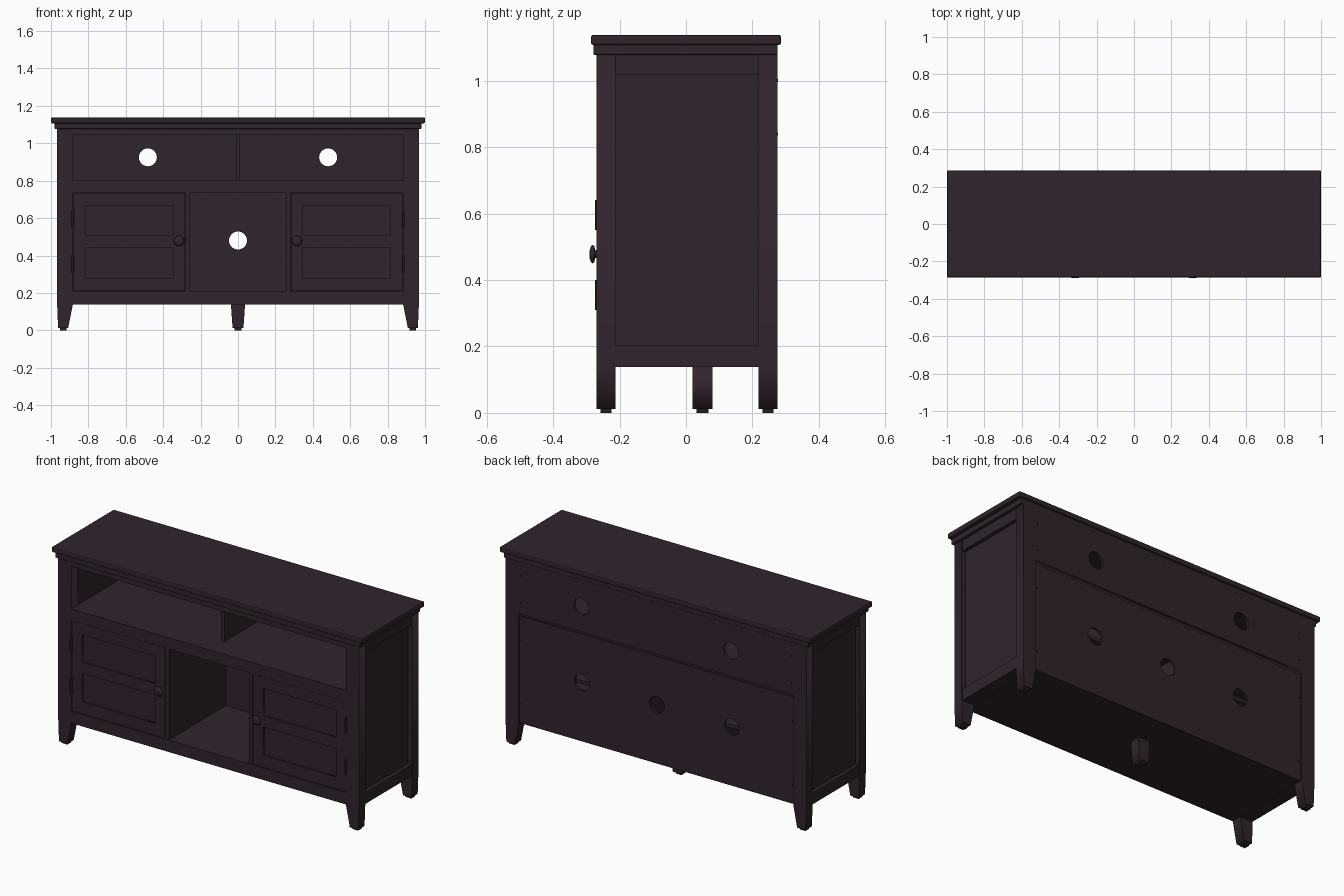
import bpy, bmesh, math
from mathutils import Matrix

if "Cube" in bpy.data.objects:
    bpy.data.objects.remove(bpy.data.objects["Cube"])


def material(name, rgb):
    m = bpy.data.materials.new(name)
    m.diffuse_color = (*rgb, 1)
    m.use_nodes = True
    m.node_tree.nodes["Principled BSDF"].inputs["Base Color"].default_value = m.diffuse_color
    return m


WOOD = material("dark espresso wood", (0.030, 0.0175, 0.026))
DARK = material("blackened metal", (0.018, 0.012, 0.016))


def add(name, mesh, mat):
    ob = bpy.data.objects.new(name, mesh)
    bpy.context.collection.objects.link(ob)
    mesh.materials.clear()
    mesh.materials.append(mat)
    return ob


def box(name, x, y, z, mat=WOOD, bevel=0):
    bm = bmesh.new()
    size = [b - a for a, b in (x, y, z)]
    mid = [(a + b) / 2 for a, b in (x, y, z)]
    bmesh.ops.create_cube(bm, size=1, matrix=Matrix.Translation(mid) @ Matrix.Diagonal((*size, 1)))
    if bevel:
        bmesh.ops.bevel(bm, geom=bm.edges[:], offset=bevel, segments=2, affect='EDGES', profile=0.5)
    me = bpy.data.meshes.new(name)
    bm.to_mesh(me)
    bm.free()
    return add(name, me, mat)


def rect(x0, x1, z0, z1):
    return [(x0, z0), (x1, z0), (x1, z1), (x0, z1)]


def circle(x, z, r, n=32):
    return [(x + r * math.cos(2 * math.pi * i / n), z + r * math.sin(2 * math.pi * i / n)) for i in range(n)]


def plate(name, loops, y, mat=WOOD):
    """Front-facing board: first loop is the outline, the others are holes."""
    cu = bpy.data.curves.new(name, 'CURVE')
    cu.dimensions, cu.fill_mode, cu.extrude = '2D', 'BOTH', (y[1] - y[0]) / 2
    for loop in loops:
        sp = cu.splines.new('POLY')
        sp.points.add(len(loop) - 1)
        for p, (a, b) in zip(sp.points, loop):
            p.co = (a, b, 0, 1)
        sp.use_cyclic_u = True
    tmp = bpy.data.objects.new("helper", cu)
    me = bpy.data.meshes.new_from_object(tmp)
    bpy.data.objects.remove(tmp)
    me.name = name
    me.transform(Matrix.Translation((0, (y[0] + y[1]) / 2, 0)) @ Matrix.Rotation(math.pi / 2, 4, 'X'))
    return add(name, me, mat)


def lathe(name, profile, loc, rot, mat, n=20):
    """Turn (radius, height) points around an axis."""
    bm = bmesh.new()
    rings = [[bm.verts.new((r * math.cos(2 * math.pi * i / n), r * math.sin(2 * math.pi * i / n), h))
              for i in range(n)] for r, h in profile]
    for a, b in zip(rings, rings[1:]):
        for i in range(n):
            j = (i + 1) % n
            bm.faces.new((a[i], a[j], b[j], b[i]))
    bm.faces.new(rings[0][::-1])
    bm.faces.new(rings[-1])
    me = bpy.data.meshes.new(name)
    bm.to_mesh(me)
    bm.free()
    me.transform(Matrix.Translation(loc) @ rot)
    for f in me.polygons:
        f.use_smooth = len(f.vertices) == 4
    return add(name, me, mat)


UP = Matrix.Identity(4)
FRONT = Matrix.Rotation(math.pi / 2, 4, 'X')
BACK = Matrix.Rotation(-math.pi / 2, 4, 'X')

# Top board, moulding under it, and upper front rail
box("top_board", (-1, 1), (-0.286, 0.286), (1.107, 1.138), bevel=0.007)
box("top_moulding", (-0.98, 0.98), (-0.279, 0.276), (1.077, 1.109), bevel=0.004)
box("top_rail", (-0.884, 0.884), (-0.27, 0.262), (1.048, 1.08))

# Shelf, base and dividers
box("middle_shelf", (-0.885, 0.885), (-0.27, 0.262), (0.737, 0.802))
box("base_board", (-0.885, 0.885), (-0.27, 0.262), (0.138, 0.207))
box("upper_divider", (-0.011, 0.011), (-0.14, 0.26), (0.80, 1.05))

for s, side in ((-1, "left"), (1, "right")):
    def xs(a, b):
        return tuple(sorted((s * a, s * b)))

    # Corner posts with tapered feet
    prof = [(s * a, b) for a, b in ((0.883, 0.138), (0.908, 0.012), (0.962, 0.012),
                                    (0.967, 0.138), (0.967, 1.078), (0.883, 1.078))]
    for y, end in (((-0.27, -0.212), "front"), ((0.218, 0.276), "back")):
        plate(f"{side}_{end}_post", [prof], y)
        box(f"{side}_{end}_foot_pad", xs(0.917, 0.953), (y[0] + 0.012, y[1] - 0.012), (0, 0.014), DARK)

    # Recessed side panel with rails
    box(f"{side}_side_panel", xs(0.884, 0.942), (-0.213, 0.219), (0.14, 1.077))
    for z in ((0.138, 0.205), (1.017, 1.078)):
        box(f"{side}_side_rail", xs(0.888, 0.963), (-0.213, 0.219), z)

    # Inner divider and cabinet shelf
    box(f"{side}_lower_divider", xs(0.257, 0.28), (-0.265, 0.26), (0.205, 0.74))
    box(f"{side}_cabinet_shelf", xs(0.28, 0.885), (-0.2, 0.255), (0.465, 0.485))

    # Door frame, inset panels, knob and hinges
    plate(f"{side}_door_frame", [rect(*xs(0.283, 0.88), 0.21, 0.734),
                                 rect(*xs(0.348, 0.816), 0.508, 0.668),
                                 rect(*xs(0.348, 0.816), 0.278, 0.444)], (-0.266, -0.242))
    box(f"{side}_door_panel", xs(0.30, 0.86), (-0.254, -0.246), (0.24, 0.70))
    lathe(f"{side}_knob", [(0.013, 0), (0.011, 0.008), (0.024, 0.011), (0.028, 0.016),
                           (0.024, 0.021), (0.012, 0.025)], (s * 0.315, -0.265, 0.478), FRONT, WOOD)
    for z in (0.31, 0.55):
        lathe(f"{side}_hinge", [(0.006, 0), (0.006, 0.09)], (s * 0.884, -0.268, z), UP, DARK, 10)

    # Back panel screws
    for z in (0.25, 0.62, 0.84, 1.0):
        lathe(f"{side}_back_screw", [(0.005, 0), (0.004, 0.002)], (s * 0.87, 0.268 if z < 0.77 else 0.275, z), BACK, DARK, 8)

# Back panels with cable holes
plate("upper_back_panel", [rect(-0.883, 0.883, 0.778, 1.078)] +
      [circle(x, 0.925, 0.048) for x in (-0.482, 0.482)], (0.26, 0.275))
plate("lower_back_panel", [rect(-0.883, 0.883, 0.139, 0.762)] +
      [circle(x, 0.48, 0.048) for x in (-0.482, 0, 0.482)], (0.255, 0.268))

# Centre support leg
plate("centre_leg", [[(-0.038, 0.14), (-0.029, 0.012), (0.029, 0.012), (0.038, 0.14)]], (0.02, 0.08))
box("centre_foot_pad", (-0.018, 0.018), (0.032, 0.068), (0, 0.014), DARK)
